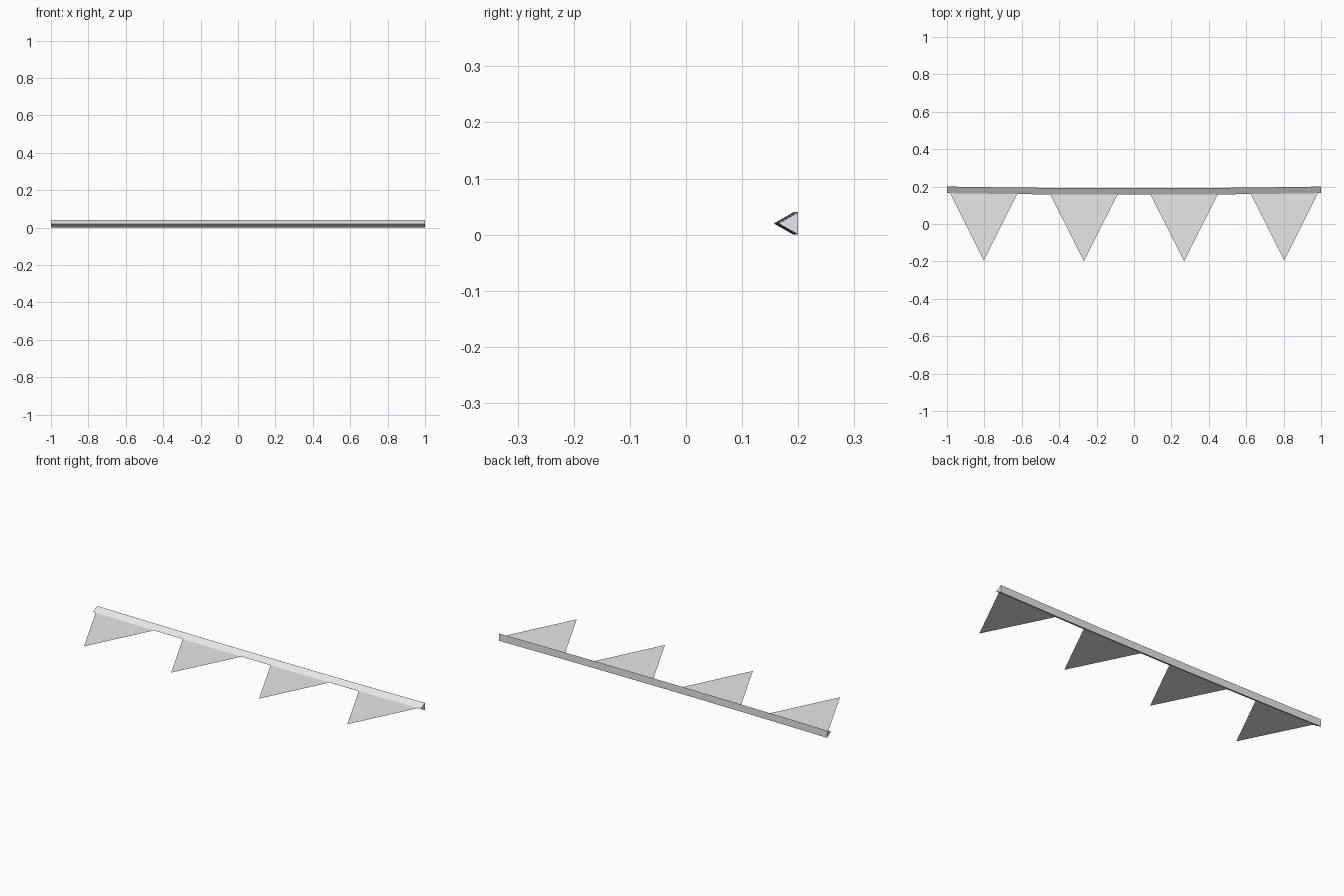
import bpy

cube = bpy.data.objects.get("Cube")
if cube:
    bpy.data.objects.remove(cube, do_unlink=True)

grey = bpy.data.materials.new("light_grey")
grey.use_nodes = True
colour = (0.8, 0.8, 0.8, 1)
grey.diffuse_color = colour
grey.node_tree.nodes["Principled BSDF"].inputs["Base Color"].default_value = colour

SAG = 0.0085       # how far the middle of the cord hangs toward the front
MID_Z = 0.02


def add_mesh(name, verts, faces):
    mesh = bpy.data.meshes.new(name)
    mesh.from_pydata(verts, [], faces)
    mesh.materials.append(grey)
    obj = bpy.data.objects.new(name, mesh)
    bpy.context.collection.objects.link(obj)
    return obj


def sag(x):
    return -SAG * (1 - x * x)


# Cord: a triangular section swept along a shallow sagging curve
section = [(0.165, MID_Z), (0.2, 0), (0.2, 2 * MID_Z)]
steps = 16
verts, faces = [], []
for i in range(steps + 1):
    x = -1 + 2 * i / steps
    verts += [(x, y + sag(x), z) for y, z in section]
for i in range(steps):
    for j in range(3):
        a, b = 3 * i + j, 3 * i + (j + 1) % 3
        faces.append((a, a + 3, b + 3, b))
faces += [(0, 1, 2), (3 * steps + 2, 3 * steps + 1, 3 * steps)]
cord = add_mesh("cord", verts, faces)

# Pennants: thin flat triangles hanging from the front edge of the cord
for n, x in enumerate((-0.803, -0.268, 0.268, 0.803)):
    y = sag(x)
    half = 0.183
    add_mesh(f"pennant_{n + 1}",
             [(x - half, 0.173 + y, MID_Z), (x, -0.192 + y, MID_Z), (x + half, 0.173 + y, MID_Z)],
             [(0, 1, 2)])
